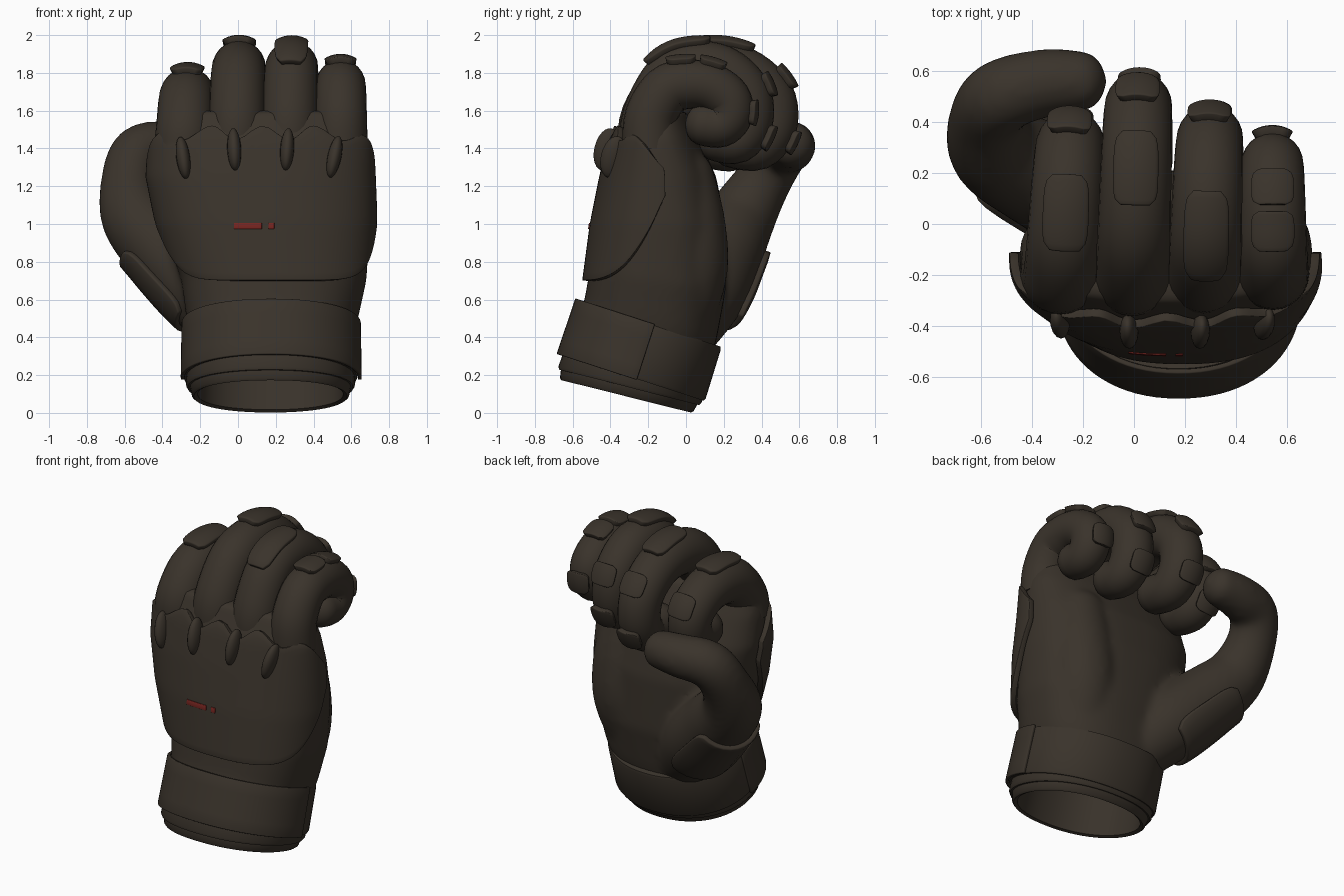
import bpy, bmesh
from math import sin, cos, pi, radians, copysign
from mathutils import Vector, Matrix

if "Cube" in bpy.data.objects:
    bpy.data.objects.remove(bpy.data.objects["Cube"])


def material(name, colour):
    mat = bpy.data.materials.new(name)
    mat.use_nodes = True
    mat.diffuse_color = colour
    mat.node_tree.nodes["Principled BSDF"].inputs["Base Color"].default_value = colour
    return mat


brown = material("dark_brown_leather", (0.042, 0.033, 0.024, 1))
red = material("dark_red", (0.18, 0.018, 0.014, 1))


def loft(bm, rings, wrap=True, cap_start=False, cap_end=False):
    """Skin a list of point rings (or open rows) with quads."""
    rows = [[bm.verts.new(p) for p in ring] for ring in rings]
    n = len(rows[0])
    for a, b in zip(rows, rows[1:]):
        for i in range(n if wrap else n - 1):
            j = (i + 1) % n
            bm.faces.new((a[i], a[j], b[j], b[i]))
    if cap_start:
        bm.faces.new(rows[0][::-1])
    if cap_end:
        bm.faces.new(rows[-1])


def finish(name, bm, mat=brown):
    bmesh.ops.recalc_face_normals(bm, faces=bm.faces)
    mesh = bpy.data.meshes.new(name)
    bm.to_mesh(mesh)
    bm.free()
    mesh.materials.append(mat)
    obj = bpy.data.objects.new(name, mesh)
    bpy.context.collection.objects.link(obj)
    bpy.ops.object.select_all(action="DESELECT")
    obj.select_set(True)
    bpy.context.view_layer.objects.active = obj
    bpy.ops.object.shade_smooth_by_angle(angle=radians(40))
    return obj


def shell(name, point, nu, nv, thickness, mat=brown):
    """Thin padded patch from point(u, v), both running -1..1."""
    bm = bmesh.new()
    span = lambda k, n: 2 * k / n - 1
    loft(bm, [[point(span(i, nu), span(j, nv)) for i in range(nu + 1)]
              for j in range(nv + 1)], wrap=False)
    obj = finish(name, bm, mat)
    solid = obj.modifiers.new("Thickness", "SOLIDIFY")
    solid.thickness, solid.offset = thickness, 0
    bevel = obj.modifiers.new("Soft edge", "BEVEL")
    bevel.width, bevel.segments, bevel.limit_method = thickness * 0.25, 2, "ANGLE"
    bevel.angle_limit = radians(50)


def oval(theta, a, b, n=2.4):
    """Rounded oval; theta 0 faces the front, positive towards +x."""
    s, c = sin(theta), cos(theta)
    return (a * copysign(abs(s) ** (2 / n), s), -b * copysign(abs(c) ** (2 / n), c))


# Swept limbs: each path point is (x, y, z, radius)
def sample(path, k):
    i = min(int(k), len(path) - 2)
    t = k - i
    p = [Vector(path[min(max(i + d, 0), len(path) - 1)]) for d in (-1, 0, 1, 2)]
    return 0.5 * (2 * p[1] + (p[2] - p[0]) * t + (2 * p[0] - 5 * p[1] + 4 * p[2] - p[3]) * t ** 2
                  + (3 * p[1] - p[0] - 3 * p[2] + p[3]) * t ** 3)


def frame(path, ref, k):
    last = len(path) - 1
    p = sample(path, k)
    tan = (sample(path, min(k + 0.05, last)) - sample(path, max(k - 0.05, 0))).to_3d().normalized()
    out = Vector(ref).cross(tan).normalized()
    return p.to_3d(), p[3], tan, out, tan.cross(out)


def limb(bm, path, ref, steps=5, sides=24):
    rings = []

    def ring(k, grow=1, push=0):
        c, r, tan, out, side = frame(path, ref, k)
        rings.append([c + tan * push * r + r * grow * (out * cos(a) + side * sin(a))
                      for a in (2 * pi * i / sides for i in range(sides))])
    last = len(path) - 1
    for i in range(last * steps + 1):
        ring(i / steps)
    for a in (18, 36, 54, 70, 82):
        ring(last, cos(radians(a)), sin(radians(a)) * 0.85)
    loft(bm, rings, cap_start=True, cap_end=True)


def limb_pad(name, path, ref, k0, k1, centre, half, thickness, square=0.6):
    def point(u, v):
        c, r, tan, out, side = frame(path, ref, k0 + (k1 - k0) * (v + 1) / 2)
        a = radians(centre + half * u * (square + (1 - square) * (1 - v ** 4) ** 0.5))
        return c + (r + .01) * (out * cos(a) + side * sin(a))
    shell(name, point, 10, 12, thickness)


# Palm sections: z, centre x, centre y, half width, half depth, tilt
SECTIONS = [(0.33, .17, -.24, .41, .35, .32), (0.48, .18, -.19, .45, .35, .3),
            (0.7, .19, -.15, .49, .36, .15), (1.0, .15, -.13, .55, .34, 0),
            (1.25, .12, -.13, .57, .29, 0), (1.45, .12, -.15, .56, .22, 0),
            (1.58, .12, -.15, .51, .16, 0)]


def section(z):
    for lo, hi in zip(SECTIONS, SECTIONS[1:]):
        if z <= hi[0]:
            break
    return Vector(lo).lerp(Vector(hi), (z - lo[0]) / (hi[0] - lo[0]))


def palm_point(theta, z, grow=0.0, tilted=True):
    _, cx, cy, a, b, tilt = section(z)
    x, y = oval(theta, a + grow, b + grow)
    return Vector((cx + x, cy + y, z - tilt * y * tilted))


def back_of_hand(x, z, grow):
    """Point on the front of the palm at a given x and z."""
    _, cx, cy, a, b, _ = section(z)
    return Vector((x, cy - (b + grow) * (1 - (abs(x - cx) / (a + grow)) ** 2.4) ** (1 / 2.4), z))


# Palm, heel and thumb fused into one smooth skin
THUMB = [(0, -.01, .45, .19), (-.18, .1, .65, .225), (-.38, .2, .85, .21), (-.54, .29, 1.03, .185),
         (-.575, .41, 1.23, .15), (-.52, .5, 1.38, .145), (-.36, .55, 1.41, .135), (-.21, .56, 1.42, .12)]
THUMB_REF = (0, -.9, .5)
bm = bmesh.new()
loft(bm, [[palm_point(2 * pi * i / 48, 0.4 + 0.05 * j) for i in range(48)] for j in range(25)],
     cap_start=True, cap_end=True)
limb(bm, THUMB, THUMB_REF)
limb(bm, [(.38, -.05, .5, .19), (.42, .01, .75, .21), (.43, .01, 1.0, .2), (.42, -.02, 1.25, .17)], (1, 0, 0))
hand = finish("hand_and_thumb", bm)
remesh = hand.modifiers.new("Fuse", "REMESH")
remesh.mode, remesh.voxel_size, remesh.use_smooth_shade = "VOXEL", 0.022, True
smooth = hand.modifiers.new("Soften", "SMOOTH")
smooth.factor, smooth.iterations = 0.5, 8

# Curled fingers with armour pads: x at base, x at tip, reach, top, curl depth, radius, pad spans
CURL = [(-.21, 1.4), (-.195, 1.57), (-.06, 1.77), (.12, 1.83), (.3, 1.8),
        (.44, 1.68), (.46, 1.52), (.38, 1.41), (.24, 1.42)]
FINGERS = {
    "index": (-.29, -.23, .76, 1.685, .66, .142, [(2.3, 3.75), (4.7, 5.3), (6, 6.6)]),
    "middle": (-.01, .03, 1, 1.83, 1, .14, [(2.85, 4), (4.6, 5.1), (6, 6.5)]),
    "ring": (.27, .31, .8, 1.83, .92, .138, [(1.9, 3.35), (4.8, 5.3), (6, 6.6)]),
    "little": (.545, .54, .64, 1.74, .52, .13, [(2.35, 3.25), (3.4, 4.2), (5.4, 6.1)])}
for finger, (x0, x1, reach, top, depth, radius, pads) in FINGERS.items():
    path = [(x0 + (x1 - x0) * i / 8, (y + .17) * reach - .17,
             min(z, top - .17) if i < 2 else top - (1.83 - z) * depth,
             radius * (1.09 - 0.028 * i)) for i, (y, z) in enumerate(CURL)]
    bm = bmesh.new()
    limb(bm, path, (1, 0, 0))
    finish(finger + "_finger", bm)
    for n, (k0, k1) in enumerate(pads):
        limb_pad(f"{finger}_pad_{n + 1}", path, (1, 0, 0), k0, k1, 0, 33, .04)

# Guard wrapped round the thumb base
limb_pad("thumb_guard", THUMB, THUMB_REF, .8, 2.45, -38, 72, .035, square=.85)


# Scalloped plate over the back of the hand
def plate_point(u, v):
    theta = u * radians(92)
    x = palm_point(theta, 1.4).x
    top = 1.48 + 0.035 * cos(2 * pi * (x - .13) / .27) - 0.22 * abs(u) ** 5
    low = 0.7 + 0.45 * abs(u) ** 5
    return palm_point(theta, low + (top - low) * (v + 1) / 2, 0.022, False)


shell("back_plate", plate_point, 64, 20, .035)

# Small plain red stripe and dot on the plate
for name, x, half in (("red_stripe", .052, .074), ("red_dot", .177, .015)):
    shell(name, lambda u, v: back_of_hand(x + half * u, .99 + .016 * v, .042), 8, 2, .006, red)

# Knuckle studs
for n, (x, z, lean) in enumerate([(-.29, 1.35, -8), (-.02, 1.395, -3), (.26, 1.395, 4), (.51, 1.355, 12)]):
    bm = bmesh.new()
    bmesh.ops.create_uvsphere(bm, u_segments=16, v_segments=12, radius=1)
    bmesh.ops.transform(bm, verts=bm.verts, matrix=Matrix.Translation(back_of_hand(x, z, .04))
                        @ Matrix.Rotation(radians(lean), 4, "Y") @ Matrix.Rotation(radians(-14), 4, "X")
                        @ Matrix.Diagonal((.037, .065, .115, 1)))
    finish(f"knuckle_stud_{n + 1}", bm)

# Wrist cuff and strap, built along the tilted wrist axis
WRIST = Matrix.Translation((.172, -.238, .33)) @ Matrix.Rotation(radians(-18), 4, "X")


def wrist_point(theta, h, scale, grow=0.0):
    x, y = oval(theta, .463 * scale + grow, .404 * scale + grow, 2.15)
    return WRIST @ Vector((x, y, h))


def wrist_ring(name, profile, drop=0.0, **caps):
    bm = bmesh.new()
    loft(bm, [[wrist_point(t, h - drop * (1 + cos(t)), s) for t in (2 * pi * i / 64 for i in range(64))]
              for h, s in profile], **caps)
    finish(name, bm)


wrist_ring("cuff", [(-.08, .96), (-.165, .965), (-.18, .945), (-.18, .92), (-.22, .9),
                    (-.23, .875), (-.22, .83), (.04, .82)], drop=.025, cap_end=True)
wrist_ring("strap", [(-.1, .9), (-.15, .95), (-.15, .985), (-.135, 1), (.135, .99),
                     (.15, .975), (.15, .86), (.1, .84)])
shell("strap_flap", lambda u, v: wrist_point(u * radians(93), v * .155, 1 - .005 * v, .004 * (u + 1)),
      40, 4, .02)
